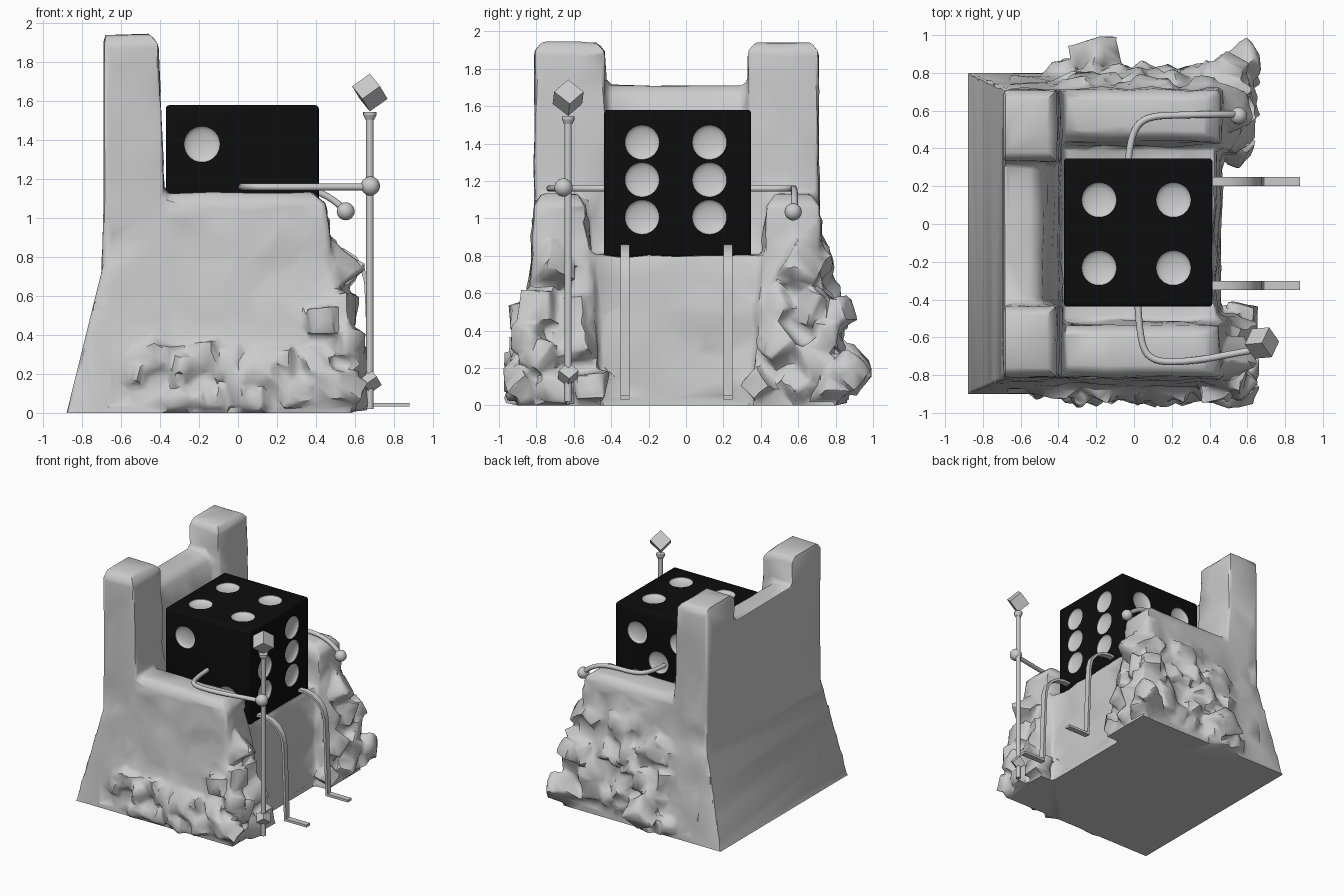
import bpy, bmesh, math, random
from mathutils import Vector, Matrix, Euler, noise

if "Cube" in bpy.data.objects:
    bpy.data.objects.remove(bpy.data.objects["Cube"])

random.seed(7)


def make(name, bm):
    bmesh.ops.recalc_face_normals(bm, faces=bm.faces)
    me = bpy.data.meshes.new(name)
    bm.to_mesh(me)
    bm.free()
    ob = bpy.data.objects.new(name, me)
    bpy.context.collection.objects.link(ob)
    return ob


def activate(ob):
    bpy.ops.object.select_all(action='DESELECT')
    ob.select_set(True)
    bpy.context.view_layer.objects.active = ob


def apply_mod(ob, kind, **props):
    m = ob.modifiers.new(kind.title(), kind)
    for k, v in props.items():
        setattr(m, k, v)
    activate(ob)
    bpy.ops.object.modifier_apply(modifier=m.name)


def smooth(ob, deg=35):
    activate(ob)
    bpy.ops.object.shade_smooth_by_angle(angle=math.radians(deg))


def hull(bm, pts):
    vs = [bm.verts.new(p) for p in pts]
    res = bmesh.ops.convex_hull(bm, input=vs)
    junk = {g for g in res['geom_interior'] + res['geom_unused'] if isinstance(g, bmesh.types.BMVert)}
    bmesh.ops.delete(bm, geom=list(junk), context='VERTS')


def flip(y):
    return -0.1 - y      # the seat is symmetric about y = -0.05


def stack(bm, sections, mirror=False):
    """Convex block through rectangles (z, x0, x1, y0, y1)."""
    for side in ((0, 1) if mirror else (0,)):
        hull(bm, [(x, flip(y) if side else y, z)
                  for z, x0, x1, y0, y1 in sections for x in (x0, x1) for y in (y0, y1)])


def rock(bm, c, s):
    rot = Euler([random.uniform(0, 3) for _ in range(3)]).to_matrix()
    pts = []
    for i in range(8):
        p = Vector([(1 if i >> k & 1 else -1) * random.uniform(0.75, 1.1) for k in range(3)])
        p = rot @ (p * s) + Vector(c)
        pts.append((min(p.x, 0.67), max(-0.99, min(0.995, p.y)), max(0.005, p.z)))
    hull(bm, pts)


# Rock seat: back slab, posts, armrests and seat block
bm = bmesh.new()
stack(bm, [(0, -.88, -.4, -.9, .8), (.77, -.69, -.4, -.82, .72)])
stack(bm, [(.7, -.70, -.37, -.81, .71), (1.1, -.69, -.40, -.81, .71)])
stack(bm, [(1.05, -.69, -.40, -.7, .6), (1.66, -.69, -.48, -.7, .6), (1.71, -.69, -.53, -.7, .6)])
stack(bm, [(.75, -.69, -.40, -.81, -.45), (1.15, -.69, -.38, -.81, -.43),
           (1.89, -.69, -.41, -.81, -.43), (1.94, -.69, -.45, -.77, -.47)], True)
stack(bm, [(0, -.75, .58, -.90, -.46), (.8, -.6, .47, -.82, -.51)], True)
stack(bm, [(.75, -.6, .48, -.82, -.51), (1.07, -.6, .45, -.81, -.535),
           (1.13, -.6, .38, -.77, -.58)], True)
stack(bm, [(0, -.7, .46, -.6, .5), (.8, -.7, .43, -.6, .5)])

# Boulders piled at both front corners
corner = [(.49, -.72, .73, .10), (.50, -.78, .52, .10), (.42, -.87, .47, .08),
          (.54, -.60, .32, .09), (.57, -.78, .25, .09), (.50, -.90, .14, .08),
          (.57, -.50, .10, .08), (.58, -.70, .09, .08), (.55, -.85, .36, .07),
          (.57, -.88, .10, .08), (.48, -.60, .52, .08)]
for x, y, z, s in corner:
    rock(bm, (x, y, z), s)
    rock(bm, (x - .01, flip(y), z), s)
rock(bm, (.58, .85, .18), .09)
rock(bm, (.50, .82, .48), .08)
rock(bm, (-.2, .89, .18), .10)

# Boulders along the sides: low on one, high on the other
for i in range(26):
    z = random.uniform(.03, .32)
    rock(bm, (-.52 + i * .04, -.885 + z * .11, z), random.uniform(.05, .075))
for i in range(36):
    z = .04 + .8 * i / 36
    x = random.uniform(-.48 + z * .12, .5 - z * .1)
    rock(bm, (x, .775 - z * .11, z), random.uniform(.065, .09))
seat = make("rock_seat", bm)
apply_mod(seat, 'REMESH', mode='VOXEL', voxel_size=.02)

# Gentle surface unevenness, then reduce to irregular triangles
bm = bmesh.new()
bm.from_mesh(seat.data)
for v in bm.verts:
    if v.co.z > .03 and v.co.x > -.66:
        amp = .024 if v.co.z < 1.0 else .009
        v.co += v.normal * noise.noise(v.co * 5) * amp
bm.to_mesh(seat.data)
bm.free()
apply_mod(seat, 'DECIMATE', ratio=.05)
smooth(seat, 45)

# Die body
C, H = Vector((.022, -.045, 1.187)), .393
bm = bmesh.new()
bmesh.ops.create_cube(bm, size=2 * H, matrix=Matrix.Translation(C))
die = make("die", bm)
black = bpy.data.materials.new("black")
black.diffuse_color = (.004, .004, .004, 1)
black.use_nodes = True
black.node_tree.nodes["Principled BSDF"].inputs["Base Color"].default_value = black.diffuse_color
grey = bpy.data.materials.new("pip_grey")
grey.diffuse_color = (.8, .8, .8, 1)
grey.use_nodes = True
grey.node_tree.nodes["Principled BSDF"].inputs["Base Color"].default_value = grey.diffuse_color
apply_mod(die, 'BEVEL', width=.018, segments=3)

# Pips: shallow round dishes
X, Y, Z = Vector((1, 0, 0)), Vector((0, 1, 0)), Vector((0, 0, 1))
four = [(a, b) for a in (-1, 1) for b in (-1, 1)]
faces = [(X, Y, Z, four + [(-1, 0), (1, 0)]), (-X, Y, Z, [(0, 0)]),
         (Z, X, Y, four), (-Z, X, Y, [(-1, -1), (0, 0), (1, 1)]),
         (-Y, X, Z, [(-1, 1), (1, -1)]), (Y, X, Z, four + [(0, 0)])]
bm = bmesh.new()
for n, u, v, spots in faces:
    for a, b in spots:
        p = C + n * H + u * a * (.18 if u == Y else .197) + v * b * (.18 if v == Y else .2)
        p += u * -.01 + v * (.02 if n == X else -.007)
        m = (Matrix.Translation(p) @ n.to_track_quat('Z', 'Y').to_matrix().to_4x4()
             @ Matrix.Diagonal((1, 1, .32, 1)))
        bmesh.ops.create_uvsphere(bm, u_segments=32, v_segments=13, radius=.093, matrix=m)
for f in bm.faces:
    f.material_index = 1
cutter = make("pip_cutter", bm)
cutter.hide_render = True
for ob in (die, cutter):
    ob.data.materials.append(black)
    ob.data.materials.append(grey)
apply_mod(die, 'BOOLEAN', operation='DIFFERENCE', solver='EXACT', object=cutter)
bpy.data.objects.remove(cutter)
smooth(die)


# Arms: bent round tubes
def tube(name, pts, r):
    cu = bpy.data.curves.new(name, 'CURVE')
    cu.dimensions = '3D'
    cu.bevel_depth, cu.bevel_resolution, cu.use_fill_caps = r, 3, True
    sp = cu.splines.new('NURBS')
    sp.points.add(len(pts) - 1)
    for p, co in zip(sp.points, pts):
        p.co = (*co, 1)
    sp.use_endpoint_u, sp.order_u, sp.resolution_u = True, 4, 6
    ob = bpy.data.objects.new(name, cu)
    bpy.context.collection.objects.link(ob)
    activate(ob)
    bpy.ops.object.convert(target='MESH')
    smooth(bpy.context.view_layer.objects.active, 50)


tube("left_arm", [(.02, -.42, 1.16), (.03, -.58, 1.16), (.05, -.72, 1.16), (.2, -.735, 1.16),
                  (.4, -.715, 1.16), (.55, -.68, 1.16), (.68, -.66, 1.16)], .018)
tube("right_arm", [(-.03, .33, 1.16), (-.02, .45, 1.16), (.02, .57, 1.16), (.2, .575, 1.16),
                   (.36, .58, 1.16), (.48, .58, 1.11), (.55, .58, 1.04)], .018)


def ball(name, co, r):
    bm = bmesh.new()
    bmesh.ops.create_uvsphere(bm, u_segments=20, v_segments=12, radius=r,
                              matrix=Matrix.Translation(co))
    smooth(make(name, bm), 60)


ball("left_hand", (.68, -.655, 1.165), .049)
ball("right_hand", (.553, .573, 1.035), .046)

# Staff: pole, collar and cubes standing on a corner
bm = bmesh.new()
for z0, z1, r0, r1 in ((.02, 1.53, .019, .019), (1.505, 1.53, .022, .034), (1.53, 1.545, .034, .034)):
    bmesh.ops.create_cone(bm, cap_ends=True, segments=16, radius1=r0, radius2=r1, depth=z1 - z0,
                          matrix=Matrix.Translation((.677, -.63, (z0 + z1) / 2)))
smooth(make("staff_pole", bm))
tip = Vector((1, 1, 1)).rotation_difference(Z).to_matrix().to_4x4()
for name, z, s in (("staff_top", 1.645, .112), ("staff_foot", .165, .075)):
    bm = bmesh.new()
    bmesh.ops.create_cube(bm, size=s, matrix=Matrix.Translation((.677, -.63, z))
                          @ Matrix.Rotation(math.radians(20), 4, 'Z') @ tip)
    make(name, bm)

# Legs: flat bent strips ending in feet
path = [(.39, .845), (.47, .85), (.54, .835), (.60, .795), (.64, .74), (.658, .67),
        (.664, .55), (.682, .042), (.88, .042)]
for name, y in (("left_leg", -.325), ("right_leg", .225)):
    bm = bmesh.new()
    rows = [[bm.verts.new((x, y + d, z)) for d in (-.024, .024)] for x, z in path]
    for a, b in zip(rows, rows[1:]):
        bm.faces.new((a[0], a[1], b[1], b[0]))
    leg = make(name, bm)
    apply_mod(leg, 'SOLIDIFY', thickness=.02, offset=0, use_even_offset=True)
    smooth(leg)
